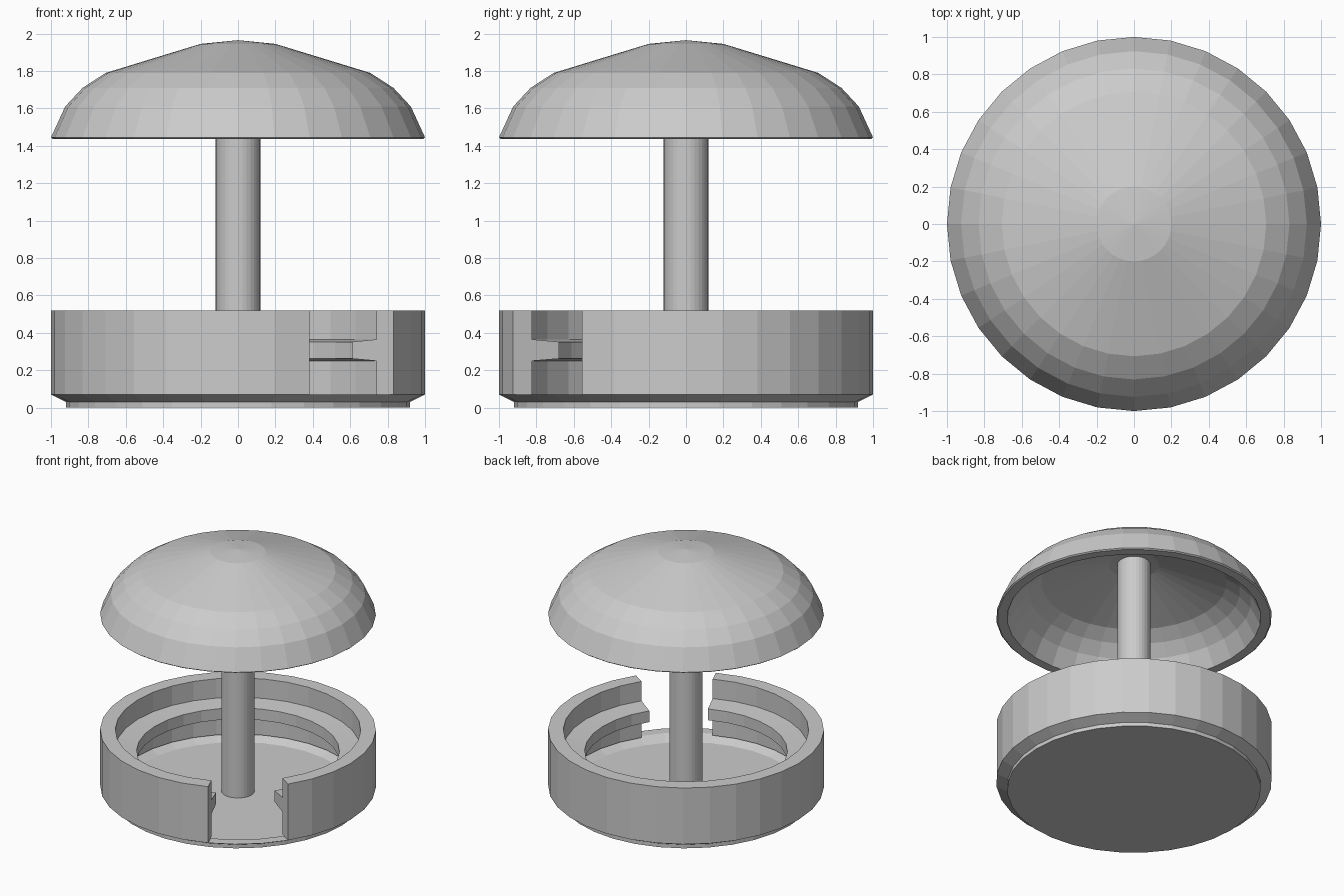
import bpy, bmesh, math

SEG = 32
cube = bpy.data.objects.get("Cube")
if cube:
    bpy.data.objects.remove(cube)

grey = bpy.data.materials.new("plain grey")
grey.use_nodes = True
TONE = (0.6, 0.6, 0.6, 1)
grey.diffuse_color = TONE
grey.node_tree.nodes["Principled BSDF"].inputs["Base Color"].default_value = TONE


def lathe(name, profile, first=0, steps=SEG, closed=False):
    """Spin an (r, z) profile by whole segments; partial spins get end caps."""
    bm = bmesh.new()
    full = steps == SEG
    rings = []
    for i in range(steps if full else steps + 1):
        a = 2 * math.pi * (first + i) / SEG
        rings.append([bm.verts.new((r * math.cos(a), r * math.sin(a), z))
                      for r, z in profile])
    n = len(profile)
    for i in range(steps):
        a, b = rings[i], rings[(i + 1) % len(rings)]
        for j in range(n if closed else n - 1):
            k = (j + 1) % n
            bm.faces.new((a[j], b[j], b[k], a[k]))
    if not full:
        bm.faces.new(rings[0])
        bm.faces.new(rings[-1])
    # Merge points on the axis
    bmesh.ops.remove_doubles(bm, verts=bm.verts, dist=0.0005)
    bmesh.ops.recalc_face_normals(bm, faces=bm.faces)
    mesh = bpy.data.meshes.new(name)
    bm.to_mesh(mesh)
    bm.free()
    mesh.materials.append(grey)
    obj = bpy.data.objects.new(name, mesh)
    bpy.context.collection.objects.link(obj)
    return obj


# Shallow dish with a bevelled underside and a raised rim
lathe("base_dish", [(0, 0), (0.92, 0), (0.92, 0.03), (1, 0.07),
                    (0.92, 0.07), (0.84, 0.03), (0, 0.03)])

# Ring wall with an inner ledge, open for three segments at the front corner
lathe("ring_wall", [(1, 0.07), (1, 0.52), (0.89, 0.52), (0.89, 0.365),
                    (0.735, 0.352), (0.735, 0.262), (0.89, 0.25), (0.89, 0.07)],
      first=-3, steps=SEG - 3, closed=True)

# Central post
lathe("post", [(0, 0.02), (0.12, 0.02), (0.12, 1.9), (0, 1.9)])

# Hollow domed cap
lathe("cap", [(0, 1.965), (0.2, 1.945), (0.707, 1.79), (0.831, 1.71),
              (0.924, 1.61), (1, 1.445), (0.99, 1.437), (0.92, 1.437),
              (0.85, 1.575), (0.77, 1.66), (0.67, 1.725), (0.18, 1.875), (0, 1.895)])
